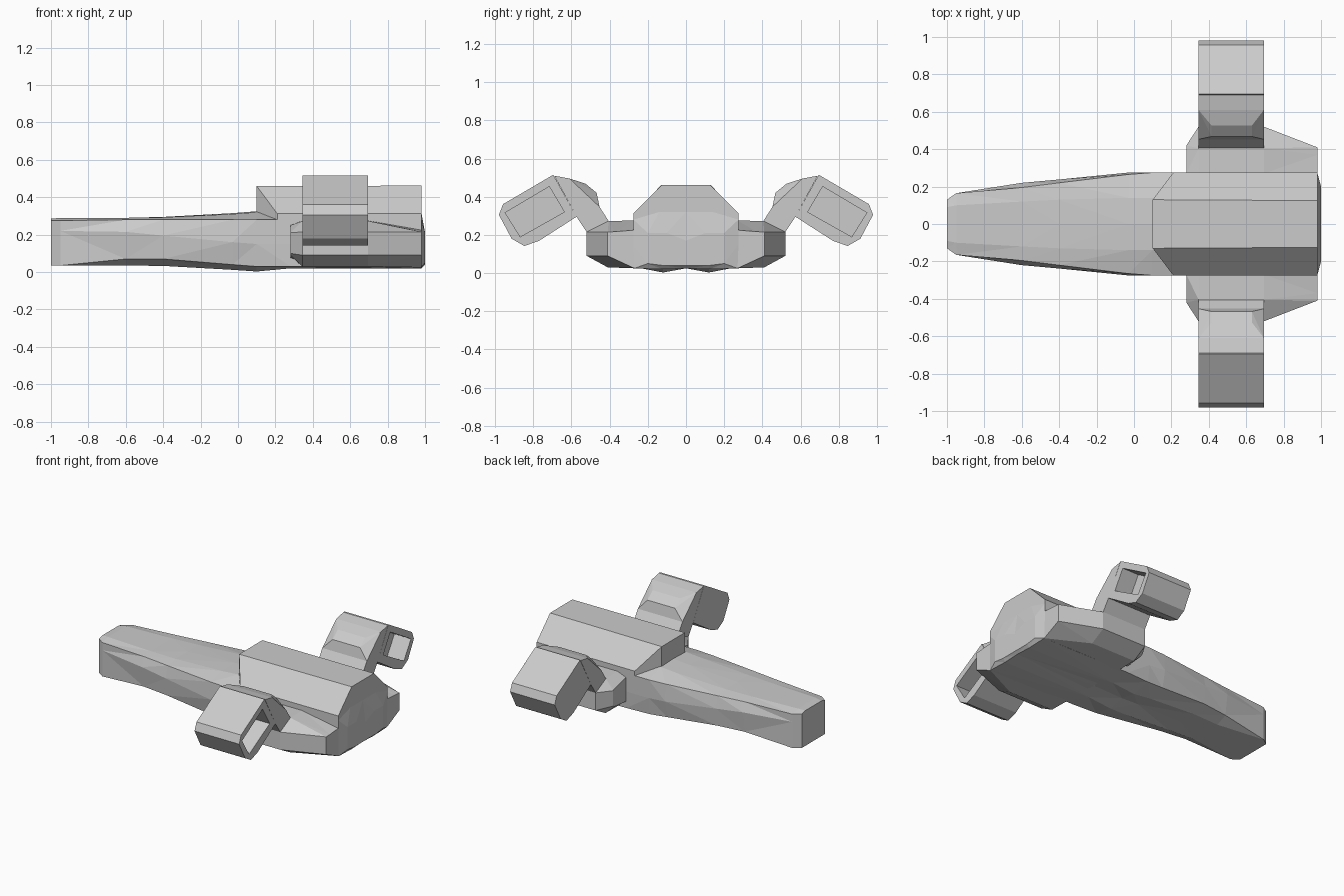
import bpy, bmesh

if "Cube" in bpy.data.objects:
    bpy.data.objects.remove(bpy.data.objects["Cube"])


def finish(bm, name):
    bmesh.ops.recalc_face_normals(bm, faces=bm.faces)
    me = bpy.data.meshes.new(name)
    bm.to_mesh(me)
    bm.free()
    ob = bpy.data.objects.new(name, me)
    bpy.context.collection.objects.link(ob)
    return ob


def hull(name, pts):
    bm = bmesh.new()
    for p in pts:
        bm.verts.new(p)
    res = bmesh.ops.convex_hull(bm, input=bm.verts)
    loose = [v for v in bm.verts if not v.link_faces]
    bmesh.ops.delete(bm, geom=loose, context='VERTS')
    bmesh.ops.dissolve_limit(bm, angle_limit=0.02, verts=bm.verts, edges=bm.edges)
    return finish(bm, name)


def loft(name, sections):
    # each section: x and a half outline from top centre to bottom centre
    bm = bmesh.new()
    rings = []
    for x, half in sections:
        full = half + [(-y, z) for y, z in reversed(half) if y > 0]
        rings.append([bm.verts.new((x, y, z)) for y, z in full])
    n = len(rings[0])
    for a, b in zip(rings, rings[1:]):
        for i in range(n):
            j = (i + 1) % n
            bm.faces.new((a[i], a[j], b[j], b[i]))
    bm.faces.new(rings[0])
    bm.faces.new(rings[-1])
    bmesh.ops.triangulate(bm, faces=[f for f in bm.faces if len(f.verts) == 4])
    return finish(bm, name)


# long nose and lower fuselage
loft("fuselage", [
    (-1.0, [(0, .285), (.09, .285), (.13, .275), (.13, .20), (.13, .035), (.07, .035), (0, .035)]),
    (-.95, [(0, .29), (.10, .29), (.165, .275), (.165, .22), (.165, .035), (.09, .035), (0, .035)]),
    (-.60, [(0, .29), (.12, .29), (.195, .28), (.22, .215), (.20, .07), (.12, .035), (0, .035)]),
    (-.40, [(0, .295), (.13, .293), (.22, .28), (.238, .195), (.225, .07), (.13, .033), (0, .035)]),
    (-.03, [(0, .315), (.14, .31), (.265, .28), (.275, .16), (.25, .04), (.13, .012), (0, .03)]),
    (.10, [(0, .325), (.14, .32), (.275, .28), (.275, .15), (.26, .03), (.12, .003), (0, .025)]),
    (.28, [(0, .325), (.14, .32), (.275, .28), (.275, .15), (.27, .03), (.12, .02), (0, .03)]),
    (.98, [(0, .32), (.14, .32), (.275, .28), (.275, .15), (.27, .025), (.12, .02), (0, .025)]),
    (1.0, [(0, .17), (.10, .21), (.20, .21), (.20, .15), (.20, .05), (.12, .04), (0, .04)]),
])

# raised rear deck
deck = []
for s in (1, -1):
    deck += [(.10, s * .13, .46), (.10, s * .13, .30),
             (.21, s * .275, .312), (.21, s * .275, .22),
             (.98, s * .125, .462), (.98, s * .275, .312), (.98, s * .275, .22)]
hull("rear_deck", deck)

# side shoulders on both flanks
loft("shoulders", [
    (.28, [(0, .27), (.27, .25), (.405, .215), (.42, .21), (.42, .10), (.40, .09), (0, .05)]),
    (.345, [(0, .275), (.27, .275), (.405, .273), (.52, .215), (.52, .09), (.41, .03), (0, .025)]),
    (.695, [(0, .275), (.27, .275), (.405, .273), (.52, .215), (.52, .09), (.41, .03), (0, .025)]),
    (.98, [(0, .25), (.27, .225), (.37, .217), (.41, .215), (.41, .09), (.27, .025), (0, .025)]),
])

X0, X1 = .345, .695
POD = [(.573, .295), (.695, .515), (.958, .361), (.98, .305),
       (.913, .18), (.847, .142), (.771, .168)]
MOUTH = [(.637, .32), (.716, .453), (.947, .316), (.868, .19)]

for side, s in (("left", -1), ("right", 1)):
    # pod shell with recessed rear mouth
    pod = hull(side + "_pod", [(x, s * y, z) for x in (X0, X1) for y, z in POD])
    cutter = hull(side + "_mouth_cutter", [(x, s * y, z) for x in (X1 - .13, X1 + .1) for y, z in MOUTH])
    cutter.hide_render = True
    cutter.hide_viewport = True
    cut = pod.modifiers.new("mouth", 'BOOLEAN')
    cut.object = cutter
    cut.operation = 'DIFFERENCE'
    cut.solver = 'EXACT'

    # strut rising from shoulder, then chamfered elbow into the pod
    strut = [(.40, .265), (.405, .273), (.453, .347), (.573, .295), (.52, .215)]
    hull(side + "_strut", [(x, s * y, z) for x in (X0, X1) for y, z in strut])
    wide = [(.453, .347), (.61, .495), (.69, .51), (.573, .295)]
    narrow = [(.468, .42), (.526, .468)]
    hull(side + "_elbow",
         [(x, s * y, z) for x in (X0, X1) for y, z in wide] +
         [(x, s * y, z) for x in (.415, .63) for y, z in narrow])
